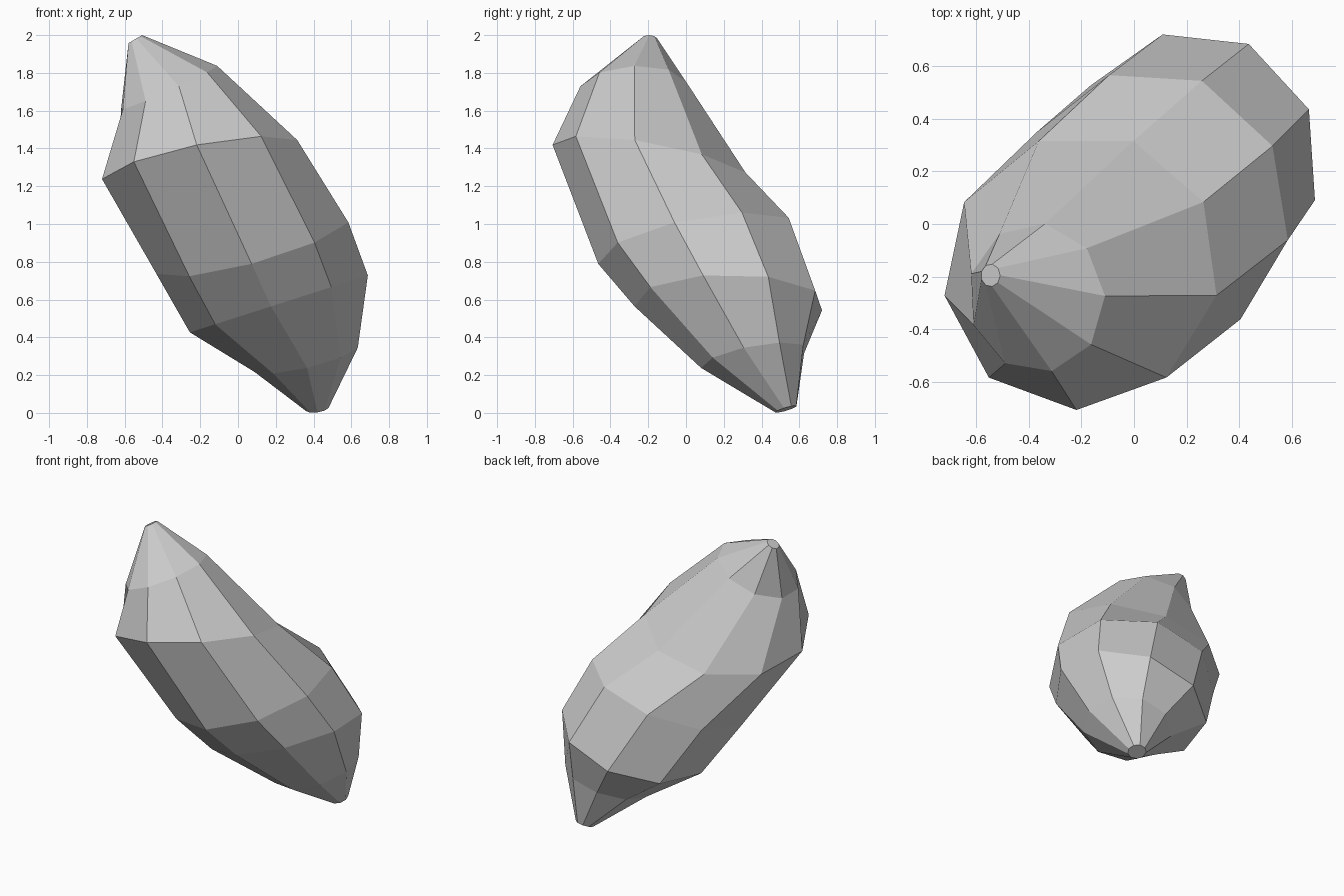
import bpy
import bmesh
from math import cos, sin, radians, tau
from mathutils import Vector

default_cube = bpy.data.objects.get("Cube")
if default_cube:
    bpy.data.objects.remove(default_cube, do_unlink=True)

SIDES = 9


def make_material(name, colour):
    mat = bpy.data.materials.new(name)
    mat.use_nodes = True
    mat.diffuse_color = colour
    mat.node_tree.nodes["Principled BSDF"].inputs["Base Color"].default_value = colour
    return mat


def add_ring(bm, centre, radius, slope, start):
    """Regular polygon lying in a plane with the given x and y slopes."""
    normal = Vector((-slope[0], -slope[1], 1)).normalized()
    tilt = Vector((0, 0, 1)).rotation_difference(normal)
    verts = []
    for i in range(SIDES):
        angle = radians(start) + tau * i / SIDES
        offset = Vector((cos(angle), sin(angle), 0)) * radius
        verts.append(bm.verts.new(Vector(centre) + tilt @ offset))
    return verts


# Cross-sections from lower tip to upper tip: centre, radius, slope, start angle
sections = [
    ((0.42, 0.53, 0.02), 0.06, (0.15, 0.3), -10),
    ((0.36, 0.36, 0.29), 0.285, (0.24, 0.19), -10),
    ((0.225, 0.23, 0.58), 0.505, (0.32, 0.0), -16),
    ((0.077, 0.061, 0.89), 0.535, (0.28, 0.19), -12),
    ((-0.2, -0.18, 1.325), 0.535, (0.2, -0.185), -11),
    ((-0.37, -0.28, 1.72), 0.285, (0.45, 0.06), 2),
    ((-0.545, -0.195, 1.978), 0.043, (0.6, 0.0), 0),
]

# Faceted body: bridge the rings and cap both tips
bm = bmesh.new()
rings = [add_ring(bm, *section) for section in sections]
for low, high in zip(rings, rings[1:]):
    for i in range(SIDES):
        j = (i + 1) % SIDES
        bm.faces.new((low[i], low[j], high[j], high[i]))
bm.faces.new(rings[0][::-1])
bm.faces.new(rings[-1])
bmesh.ops.recalc_face_normals(bm, faces=bm.faces)

mesh = bpy.data.meshes.new("faceted_stone")
bm.to_mesh(mesh)
bm.free()
mesh.materials.append(make_material("light_grey_stone", (0.6, 0.6, 0.6, 1)))
stone = bpy.data.objects.new("faceted_stone", mesh)
bpy.context.collection.objects.link(stone)
